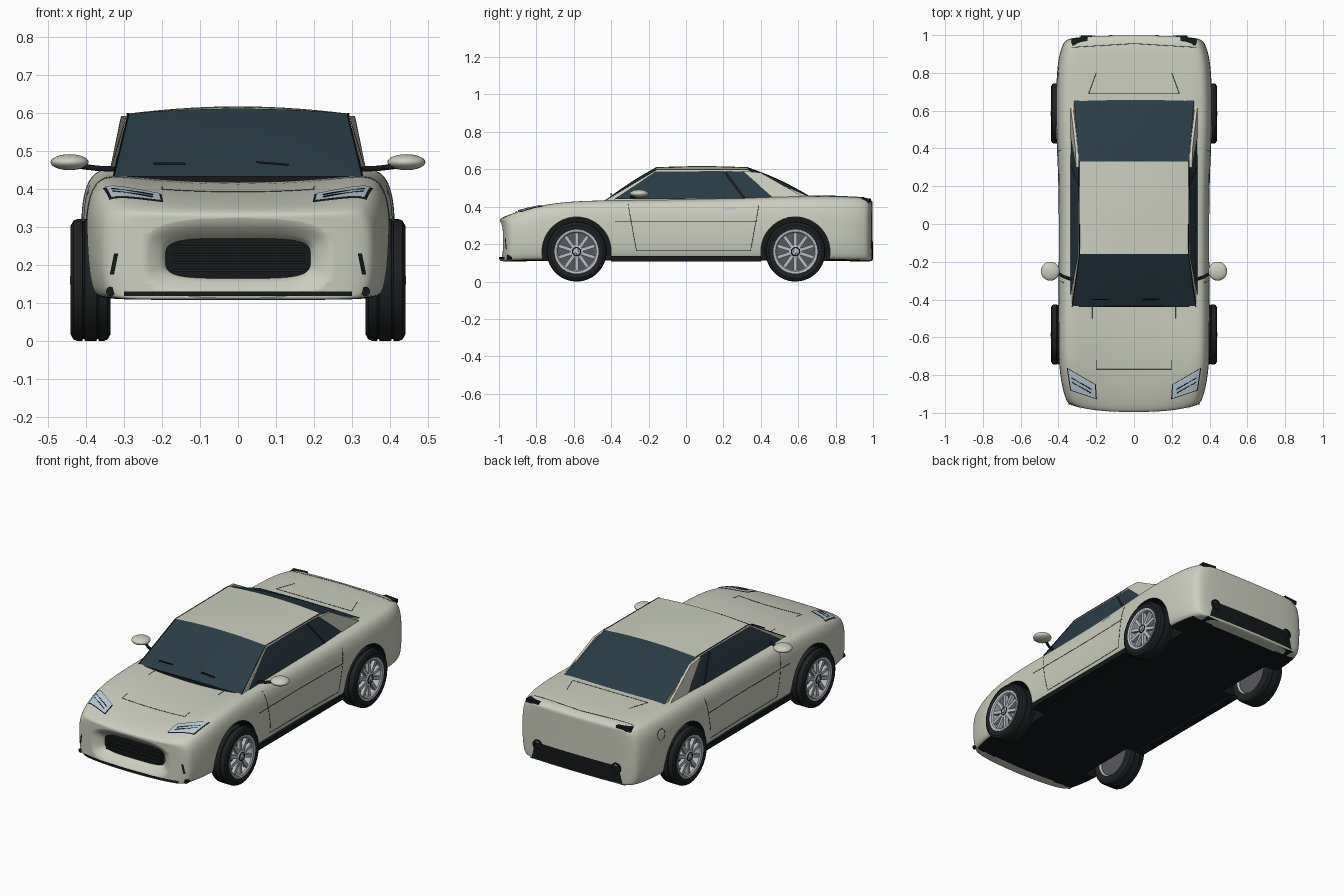
import bpy, bmesh, math
from mathutils import Vector
from mathutils.bvhtree import BVHTree

if "Cube" in bpy.data.objects:
    bpy.data.objects.remove(bpy.data.objects["Cube"])

def mat(name, c):
    m = bpy.data.materials.new(name)
    m.diffuse_color = (*c, 1)
    m.use_nodes = True
    m.node_tree.nodes["Principled BSDF"].inputs["Base Color"].default_value = m.diffuse_color
    return m
PAINT, GLASS = mat("paint", (.6, .62, .52)), mat("glass", (.022, .045, .06))
BLACK, RUBBER = mat("black_trim", (.008, .009, .01)), mat("rubber", (.014, .015, .016))
METAL, LAMP, DISC = mat("metal", (.5, .53, .57)), mat("lamp", (.5, .62, .7)), mat("disc", (.1, .1, .11))

def mk(name, verts, faces, m, angle=32):
    me = bpy.data.meshes.new(name)
    me.from_pydata([tuple(v) for v in verts], [], faces)
    bm = bmesh.new(); bm.from_mesh(me)
    bmesh.ops.recalc_face_normals(bm, faces=bm.faces)
    bm.to_mesh(me); bm.free()
    me.materials.append(m)
    me.shade_smooth(); me.set_sharp_from_angle(angle=math.radians(angle))
    o = bpy.data.objects.new(name, me)
    bpy.context.collection.objects.link(o)
    return o

def box(name, c, s, m, rot=(0, 0, 0)):
    v = [(x*s[0]/2, y*s[1]/2, z*s[2]/2) for x in (-1, 1) for y in (-1, 1) for z in (-1, 1)]
    o = mk(name, v, [(0, 1, 3, 2), (4, 6, 7, 5), (0, 4, 5, 1), (2, 3, 7, 6), (0, 2, 6, 4), (1, 5, 7, 3)], m)
    o.location, o.rotation_euler = c, rot
    return o

def loft(name, rings, m, caps=True):
    n = len(rings[0])
    f = [(i*n+j, i*n+(j+1) % n, (i+1)*n+(j+1) % n, (i+1)*n+j) for i in range(len(rings)-1) for j in range(n)]
    if caps:
        f += [tuple(range(n)), tuple(range((len(rings)-1)*n, len(rings)*n))]
    return mk(name, [p for r in rings for p in r], f, m)

def lathe(name, prof, cy, cz, m, n=56, caps=False, axis='x'):
    rings = []
    for a, r in prof:
        t = [2*math.pi*k/n for k in range(n)]
        rings.append([(a, cy+r*math.cos(k), cz+r*math.sin(k)) if axis == 'x' else
                      (cy+r*math.cos(k), a, cz+r*math.sin(k)) for k in t])
    return loft(name, rings, m, caps)

# Lower body: lofted stations (y, half width, bottom, top, dip of the centre)
ST = [(-1.002, .34, .108, .335, 0), (-.972, .362, .108, .36, .008), (-.87, .386, .108, .395, .018), (-.72, .40, .11, .425, .026),
      (-.55, .402, .11, .439, .026), (-.38, .40, .112, .44, .024), (0, .397, .112, .443, 0), (.3, .402, .112, .45, 0),
      (.55, .415, .112, .46, 0), (.75, .412, .11, .459, 0), (.89, .402, .108, .456, 0), (.975, .375, .108, .449, 0), (1.0, .348, .108, .43, 0)]
F = [(.9, 0), (.97, .05), (1, .3), (1, .6), (.985, .8), (.93, .95), (.82, 1)]
def bend(x, y):
    return y + .31*x*x*max(0, min(1, (-y-.75)/.2)) - .1*x*x*max(0, min(1, (y-.8)/.15))
verts, faces = [], []
for y, w, b, t, dip in ST:
    half = [(.4*w, b)] + [(f*w, b+g*(t-b)) for f, g in F] + [(.4*w, t-dip)]
    verts += [(x, bend(x, y), z) for x, z in half] + [(-x, bend(x, y), z) for x, z in half[::-1]]
N, M = 18, len(F)
for i in range(len(ST)-1):
    faces += [(i*N+j, i*N+(j+1) % N, (i+1)*N+(j+1) % N, (i+1)*N+j) for j in range(N)]
for i in (0, len(ST)-1):
    y, w, b, t, dip = ST[i]
    R = [i*N+1+k for k in range(M)]
    L = [i*N+N-2-k for k in range(M)]
    ri, li = [i*N], [i*N+N-1]
    for k in range(1, M-1):
        z = b+F[k][1]*(t-b)
        verts += [(.4*w, bend(.4*w, y), z), (-.4*w, bend(.4*w, y), z)]
        ri.append(len(verts)-2); li.append(len(verts)-1)
    ri.append(i*N+8); li.append(i*N+9)
    for A, B in ((R, ri), (ri, li), (li, L)):
        faces += [(A[k], A[k+1], B[k+1], B[k]) for k in range(M-1)]
body = mk("body", verts, faces, PAINT, 180)
body.modifiers.new("smooth", 'SUBSURF').levels = 3
def bake(o):
    dg = bpy.context.evaluated_depsgraph_get()
    me = bpy.data.meshes.new_from_object(o.evaluated_get(dg))
    o.modifiers.clear(); o.data = me
bake(body)
BVH = BVHTree.FromPolygons([v.co.copy() for v in body.data.vertices], [tuple(p.vertices) for p in body.data.polygons])

# Wheel arches and grille mouth cut from the body
def rounded(hx, hz, y, n=40, cz=.217):
    s = lambda v: math.copysign(abs(v)**.5, v)
    return [(hx*s(math.cos(2*math.pi*k/n)), y, cz+hz*s(math.sin(2*math.pi*k/n))) for k in range(n)]
AX, AZ, AR = .585, .16, .185
cutters = [lathe("arch_cutter", [(s*.29, AR), (s*.6, AR)], y, AZ, PAINT, 64, True) for s in (-1, 1) for y in (-AX, AX)]
cutters.append(loft("grille_cutter", [rounded(.3, .112, -1.0), rounded(.235, .08, -.974), rounded(.207, .064, -.958),
                                      rounded(.193, .054, -.944), rounded(.187, .05, -.925)], PAINT))
for c in cutters:
    c.hide_render = True
    md = body.modifiers.new("cut", 'BOOLEAN')
    md.operation, md.object, md.solver = 'DIFFERENCE', c, 'EXACT'
bake(body)
for c in cutters:
    bpy.data.objects.remove(c)
me = body.data
me.materials.clear(); me.materials.append(PAINT); me.materials.append(BLACK)
for p in me.polygons:
    c = p.center
    well = math.hypot(abs(c.y)-AX, c.z-AZ) < AR+.0005 and abs(c.x) < .42
    p.material_index = int(well or (p.normal.z < -.9 and c.z < .13 and abs(c.y) < .93))
me.shade_smooth(); me.set_sharp_from_angle(angle=math.radians(45))

# Helpers that lay parts onto the body surface
def hit(p, d, off):
    d = Vector(d); p = Vector(p)
    loc = BVH.ray_cast(p-d*2, d)[0] or BVH.find_nearest(p)[0]
    return loc - d*off
def grid(f, n):
    v = [f(i/n, j/n) for i in range(n+1) for j in range(n+1)]
    return v, [(i*(n+1)+j, (i+1)*(n+1)+j, (i+1)*(n+1)+j+1, i*(n+1)+j+1) for i in range(n) for j in range(n)]
def bil(q, u, v):
    a, b, c, d = [Vector(p) for p in q]
    return a.lerp(b, u).lerp(d.lerp(c, u), v)
def decal(name, q, d, off, m, n=12):
    return mk(name, *grid(lambda u, v: hit(bil(q, u, v), d, off), n), m)
def tube(name, pts, m, r=.0018):
    cu = bpy.data.curves.new(name, 'CURVE')
    cu.dimensions, cu.bevel_depth, cu.bevel_resolution = '3D', r, 1
    sp = cu.splines.new('POLY'); sp.points.add(len(pts)-1)
    for k, p in enumerate(pts):
        sp.points[k].co = (*p, 1)
    cu.materials.append(m)
    o = bpy.data.objects.new(name, cu); bpy.context.collection.objects.link(o)
def seam(name, pts, d, n=12):
    out = [hit(Vector(a).lerp(Vector(b), k/n), d, 0) for a, b in zip(pts, pts[1:]) for k in range(n+1)]
    tube(name, out, BLACK, .0013)

# Cabin: roof, windscreen, rear window, sides
def patch(name, q, m, bulge=0, n=14, off=0):
    a, b, c, d = [Vector(p) for p in q]
    nr = (c-a).cross(d-b).normalized()
    if nr.dot((a+b+c+d)/4 - Vector((0, .1, .45))) < 0:
        nr = -nr
    def f(u, v):
        p = bil(q, u, v) + nr*(off + bulge*math.sin(math.pi*u)*math.sin(math.pi*v))
        p.z += .014*(1-(p.x/.3)**2)*max(0, min(1, (p.z-.43)/.167))
        return p
    return mk(name, *grid(f, n), m)
X = lambda p: (-p[0], p[1], p[2])
A0, A1, C1, C0 = (.328, -.438, .43), (.288, -.16, .597), (.292, .33, .597), (.318, .67, .45)
patch("windscreen", (X(A0), A0, A1, X(A1)), GLASS, .006)
patch("roof", (X(A1), A1, C1, X(C1)), PAINT, .006)
patch("rear_window", (X(C1), C1, C0, X(C0)), GLASS, .01)
box("cowl", (0, -.425, .415), (.65, .03, .034), BLACK)
def side(y, z, off=0):
    return (.338-(z-.43)/.167*.049+off, y, z)
for s in (-1, 1):
    S = lambda p: (s*p[0], p[1], p[2])
    patch("cabin_side", [S(p) for p in (A0, A1, C1, C0)], PAINT)
    patch("cabin_side_lower", [S(p) for p in (A0, side(-.3, .5), side(.55, .5), C0)], PAINT)
    for nm, q in (("door_window", ((-.385, .44), (-.165, .587), (.2, .59), (.305, .445))),
                  ("quarter_window", ((.32, .445), (.213, .59), (.315, .587), (.475, .447)))):
        patch(nm, [S(side(y, z, .002)) for y, z in q], GLASS, .002)
    patch("window_pillar", [S(side(y, z, .003)) for y, z in ((.303, .445), (.198, .588), (.215, .588), (.322, .445))], BLACK)
    # Rear buttress, a thin fin beside the rear window
    q = [(.307, .30, .592), (.338, .47, .445), (.338, .64, .445), (.31, .40, .582)]
    loft("rear_buttress", [[S(p) for p in q], [S((p[0]-.014, p[1], p[2])) for p in q]], PAINT)
    tube("roof_rail", [S((x, y, z+.001)) for x, y, z in (A0, A1, C1)], BLACK, .0022)

    # Door mirrors
    bm = bmesh.new(); bmesh.ops.create_uvsphere(bm, u_segments=28, v_segments=16, radius=1)
    mm = bpy.data.meshes.new("mirror"); bm.to_mesh(mm); bm.free()
    mm.materials.append(PAINT); mm.shade_smooth()
    o = bpy.data.objects.new("mirror", mm); bpy.context.collection.objects.link(o)
    o.location, o.scale = (s*.443, -.25, .47), (.05, .05, .021)
    tube("mirror_stalk", [(s*.325, -.295, .452), (s*.37, -.28, .454), (s*.42, -.25, .46)], BLACK, .008)

    # Door seams, handle, sill
    D = (-s, 0, 0)
    seam("door_seam", [(s*.4, y, z) for y, z in ((-.31, .415), (-.265, .165), (.345, .165), (.39, .41))], D)
    seam("side_crease", [(s*.4, -.38, .32), (s*.4, .38, .32)], D, 20)
    decal("door_handle", [(s*.4, y, z) for y, z in ((.2, .383), (.265, .383), (.265, .395), (.2, .395))], D, .004, METAL, 4)
    box("sill", (s*.375, .0, .122), (.045, .8, .03), BLACK)

    # Headlights on the bonnet corners
    H = [(.352, -.765), (.205, -.85), (.2, -.925), (.335, -.88)]
    cx, cy = .273, -.855
    for nm, k, off, m in (("headlight_frame", 1.05, .002, BLACK), ("headlight", .97, .005, LAMP)):
        decal(nm, [(s*(cx+(x-cx)*k), cy+(y-cy)*k, .4) for x, y in H], (0, 0, -1), off, m)
    for a in (.3, .6):
        pts = [(s*(.335-.01*a), -.79-.08*a), (s*.25, -.84-.07*a), (s*.225, -.855-.07*a)]
        tube("headlight_strip", [hit((x, y, .4), (0, 0, -1), .006) for x, y in pts], BLACK, .002)
    # Front slits, fog lamps, tail lights, exhausts
    decal("bumper_slit", [(s*x, -1, z) for x, z in ((.315, .23), (.326, .23), (.337, .175), (.326, .175))], (0, 1, 0), .004, BLACK, 4)
    p = hit((s*.335, -1, .13), (0, 1, 0), 0)
    lathe("fog_lamp", [(p.y-.006, .012), (p.y+.02, .012)], p.x, p.z, BLACK, 20, True, 'y')
    box("tail_light", (s*.288, .967, .432), (.085, .036, .022), BLACK, (0, 0, -s*.1))
    p = hit((s*.25, 1, .2), (0, -1, 0), 0)
    lathe("exhaust", [(p.y-.02, .03), (p.y+.006, .03), (p.y+.006, .022), (p.y-.005, .02)], p.x, p.z, BLACK, 28, True, 'y')
    # Bonnet and boot seams
    for pts in ([(.22, -.5), (.22, -.44)], [(.2, -.77), (.2, -.72)], [(.2, .8), (.24, .69)]):
        seam("lid_side_seam", [(s*x, y, .45) for x, y in pts], (0, 0, -1))

    # Wheels
    for wy in (-AX, AX):
        T = [(.337, .112), (.335, .142), (.343, .156), (.352, .16), (.366, .16), (.367, .155), (.371, .155), (.372, .16),
             (.403, .16), (.404, .155), (.408, .155), (.409, .16), (.424, .16), (.433, .156), (.44, .143), (.437, .118), (.43, .114)]
        lathe("tyre", [(s*a, r) for a, r in T], wy, AZ, RUBBER)
        lathe("rim", [(s*a, r) for a, r in ((.338, .114), (.345, .105), (.41, .1), (.43, .1), (.436, .106), (.438, .118), (.432, .12))], wy, AZ, METAL)
        lathe("brake_disc", [(s*.35, .104), (s*.372, .104), (s*.373, .085)], wy, AZ, DISC, 40, True)
        lathe("hub", [(s*.37, .036), (s*.426, .036), (s*.434, .026), (s*.436, .012), (s*.442, .011)], wy, AZ, METAL, 28, True)
        lathe("hub_ring", [(s*.433, .025), (s*.437, .024), (s*.437, .02), (s*.433, .018)], wy, AZ, BLACK, 28)
        for k in range(10):
            a = 2*math.pi*k/10
            box("spoke", (s*.42, wy-.066*math.sin(a), AZ+.066*math.cos(a)), (.02, .018, .085), METAL, (a, 0, 0))

# Grille
loft("grille_back", [rounded(.192, .054, -.938), rounded(.192, .054, -.925)], BLACK)
for k in range(4):
    box("grille_slat", (0, -.944, .185+k*.021), (.35, .014, .006), RUBBER)
# Front lip, rear diffuser and number plate
decal("front_lip", [(-.3, -1, .118), (.3, -1, .118), (.3, -1, .13), (-.3, -1, .13)], (0, 1, 0), .004, BLACK, 16)
decal("diffuser", [(-.29, 1, .118), (.29, 1, .118), (.265, 1, .215), (-.265, 1, .215)], (0, -1, 0), .003, BLACK, 20)
box("diffuser_shelf", (0, .955, .116), (.6, .06, .014), BLACK)
box("number_plate", (0, .989, .262), (.11, .012, .03), BLACK)
# Bonnet front seam, boot seams, spoiler seam, filler cap
seam("bonnet_seam", [(-.2, -.77, .4), (.2, -.77, .4)], (0, 0, -1), 20)
seam("boot_seam", [(-.24, .69, .46), (.24, .69, .46)], (0, 0, -1), 20)
seam("spoiler_seam", [(-.33, .935, .45), (0, .955, .45), (.33, .935, .45)], (0, 0, -1))
seam("filler_cap", [(-.4, .8+.03*math.cos(k*math.pi/10), .36+.03*math.sin(k*math.pi/10)) for k in range(21)], (1, 0, 0), 2)
# Wipers
for x, t in ((-.18, .0), (.09, .08)):
    box("wiper", (x, -.4, .467), (.085, .006, .005), BLACK, (0, t, 0))
